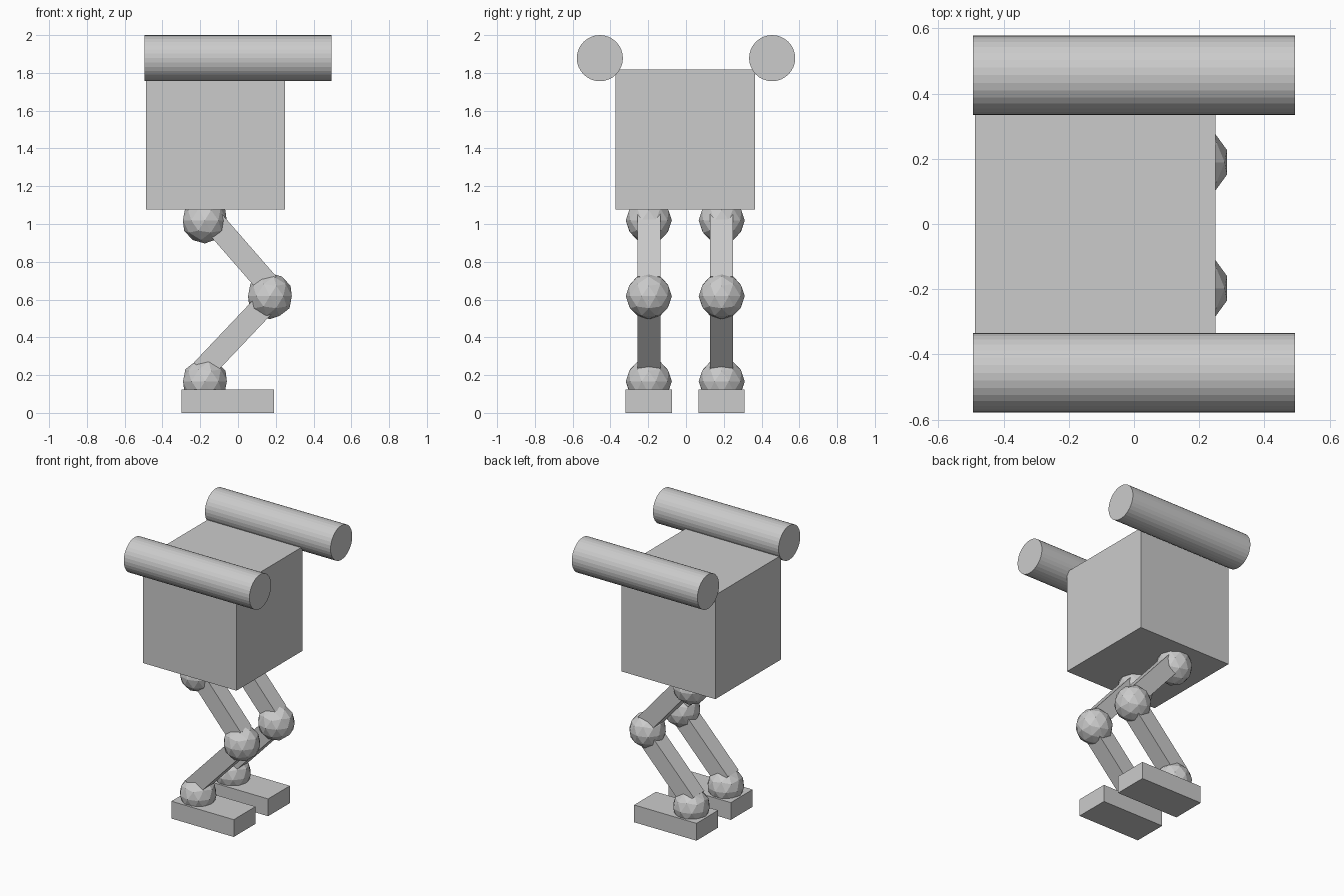
import bpy
from mathutils import Vector

if "Cube" in bpy.data.objects:
    bpy.data.objects.remove(bpy.data.objects["Cube"])

MID = -0.004   # y of the body's centre plane
R = 0.122      # shared radius of joints and pods


def box(name, lo, hi):
    lo, hi = Vector(lo), Vector(hi)
    bpy.ops.mesh.primitive_cube_add(size=1, location=(lo + hi) / 2)
    ob = bpy.context.object
    ob.name = name
    ob.scale = hi - lo


def joint(name, loc):
    bpy.ops.mesh.primitive_ico_sphere_add(subdivisions=2, radius=R, location=loc)
    bpy.context.object.name = name


def limb(name, a, b, width):
    # square bar running between two points
    a, b = Vector(a), Vector(b)
    d = b - a
    bpy.ops.mesh.primitive_cube_add(size=1, location=(a + b) / 2)
    ob = bpy.context.object
    ob.name = name
    ob.rotation_euler = (0, Vector((0, 0, 1)).rotation_difference(d).to_euler().y, 0)
    ob.scale = (width, width, d.length)


# Body
box("body", (-0.487, MID - 0.37, 1.077), (0.25, MID + 0.37, 1.817))

for side, s in (("right", -1), ("left", 1)):
    # Shoulder pod lying along x
    bpy.ops.mesh.primitive_cylinder_add(vertices=32, radius=R, depth=0.988,
                                        location=(0, s * 0.456, 2 - R),
                                        rotation=(0, 1.5707963, 0))
    bpy.context.object.name = f"{side}_pod"

    # Leg: joints, bars and foot
    y = MID + s * 0.193
    joint(f"{side}_hip", (-0.176, y, 1.019))
    joint(f"{side}_knee", (0.169, y, 0.618))
    joint(f"{side}_ankle", (-0.175, y, 0.167))
    limb(f"{side}_thigh", (-0.155, y, 1.04), (0.157, y, 0.682), 0.122)
    limb(f"{side}_shin", (0.157, y, 0.59), (-0.19, y, 0.224), 0.122)
    box(f"{side}_foot", (-0.3, y - 0.122, 0), (0.19, y + 0.122, 0.123))
